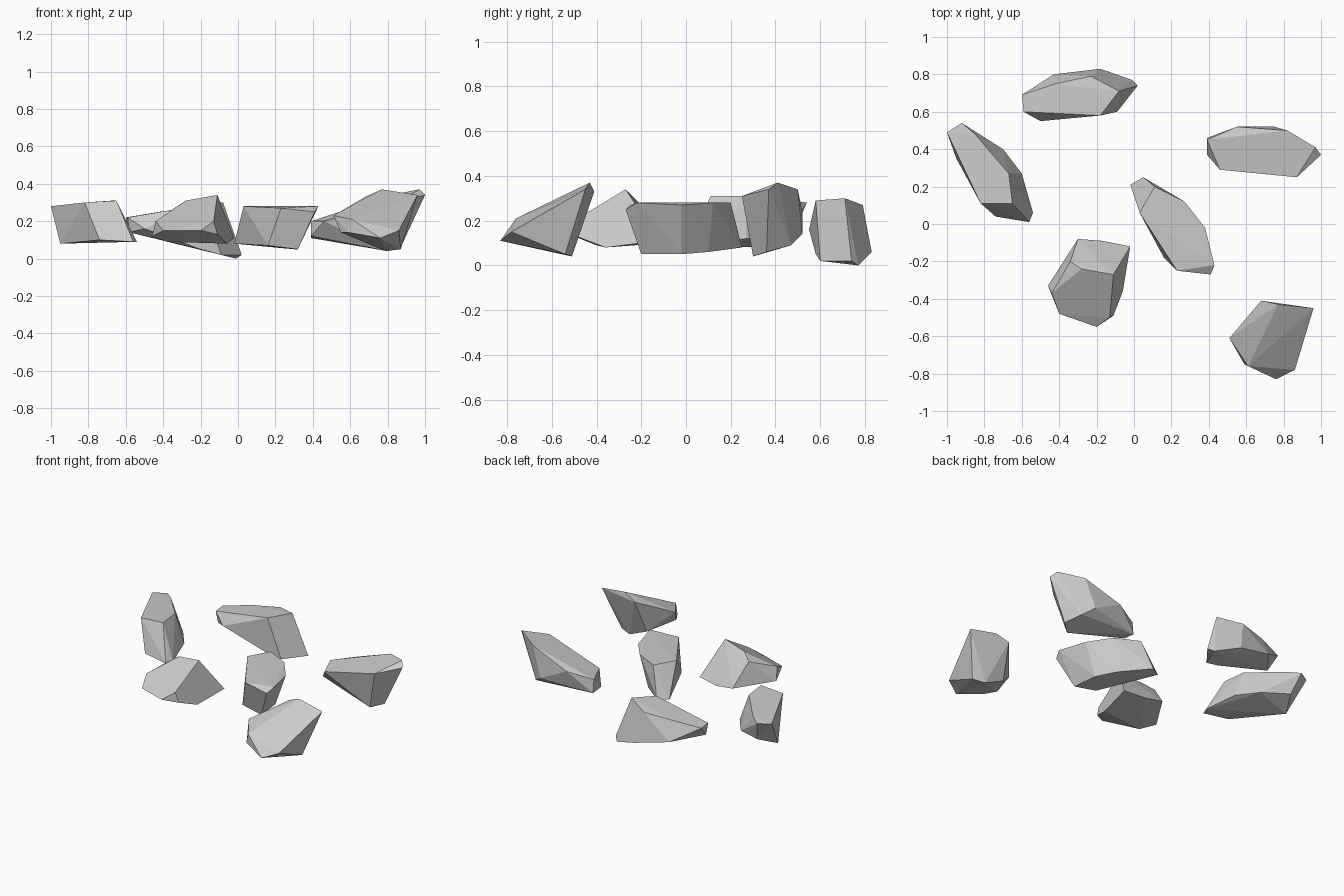
import bpy
import bmesh
from mathutils import Vector

# Remove the default cube only
default_cube = bpy.data.objects.get("Cube")
if default_cube:
    bpy.data.objects.remove(default_cube, do_unlink=True)

# Single plain stone colour
stone = bpy.data.materials.new("stone_grey")
stone.use_nodes = True
stone_colour = (.6, .6, .6, 1)
stone.diffuse_color = stone_colour
stone.node_tree.nodes["Principled BSDF"].inputs["Base Color"].default_value = stone_colour


def make_rock(name, upper_corners, lower_corners):
    """Build a flat-faced chipped rock as the convex shell of its corners."""
    bm = bmesh.new()
    for corner in upper_corners + lower_corners:
        bm.verts.new(Vector(corner))
    hull = bmesh.ops.convex_hull(bm, input=bm.verts, use_existing_faces=False)

    # Drop corners that ended up inside the shell
    unused = set(hull["geom_interior"]) | set(hull["geom_unused"])
    loose = [item for item in unused if isinstance(item, bmesh.types.BMVert)]
    bmesh.ops.delete(bm, geom=loose, context="VERTS")

    # Merge nearly level triangles into broad facets
    bmesh.ops.dissolve_limit(bm, angle_limit=.06, verts=bm.verts, edges=bm.edges)
    bmesh.ops.recalc_face_normals(bm, faces=bm.faces)

    mesh = bpy.data.meshes.new(name)
    bm.to_mesh(mesh)
    bm.free()
    mesh.materials.append(stone)
    rock = bpy.data.objects.new(name, mesh)
    bpy.context.collection.objects.link(rock)
    return rock


# Long slab on the right-hand side
make_rock(
    "left_edge_rock",
    upper_corners=[(-1, .49, .28), (-.92, .54, .28), (-.85, .48, .29),
                   (-.67, .27, .31), (-.65, .11, .31), (-.82, .11, .3)],
    lower_corners=[(-.95, .35, .08), (-.74, .04, .1), (-.56, .01, .09),
                   (-.54, .06, .09), (-.6, .27, .12), (-.7, .4, .12),
                   (-.88, .48, .14)],
)

# Wedge at the back, tipping down towards the middle
make_rock(
    "back_rock",
    upper_corners=[(-.6, .69, .22), (-.59, .6, .22), (-.42, .75, .25),
                   (-.23, .79, .27), (-.08, .71, .3), (-.18, .58, .29)],
    lower_corners=[(-.58, .61, .14), (-.5, .55, .16), (-.43, .8, .12),
                   (-.18, .83, .06), (-.01, .77, 0), (.02, .74, .02),
                   (-.09, .6, .02), (-.2, .58, .05)],
)

# Squat block at the front
make_rock(
    "front_rock",
    upper_corners=[(-.44, -.37, .2), (-.34, -.2, .27), (-.28, -.24, .31),
                   (-.11, -.27, .34), (-.13, -.5, .2)],
    lower_corners=[(-.46, -.33, .12), (-.3, -.08, .12), (-.17, -.09, .1),
                   (-.02, -.12, .11), (-.11, -.49, .13), (-.2, -.55, .15),
                   (-.4, -.48, .15), (-.38, -.4, .09), (-.06, -.36, .08)],
)

# Slab rising towards its outer end
make_rock(
    "right_edge_rock",
    upper_corners=[(.46, .29, .2), (.55, .52, .24), (.82, .5, .34),
                   (.97, .41, .37), (1, .37, .34), (.87, .25, .31)],
    lower_corners=[(.39, .45, .2), (.39, .37, .12), (.39, .46, .11),
                   (.75, .52, .14), (.8, .3, .04), (.87, .36, .06),
                   (.82, .47, .09)],
)

# Flat-topped slab in the middle
make_rock(
    "centre_rock",
    upper_corners=[(.03, .06, .28), (.11, .2, .28), (.27, .12, .28),
                   (.38, -.02, .27), (.43, -.22, .28), (.41, -.27, .25),
                   (.23, -.25, .27)],
    lower_corners=[(-.02, .21, .08), (.05, .25, .08), (.16, -.18, .07),
                   (.32, -.2, .05), (.3, -.02, .05), (.22, .1, .06)],
)

# Steep wedge in the front corner
make_rock(
    "front_corner_rock",
    upper_corners=[(.51, -.61, .23), (.68, -.41, .33), (.77, -.43, .37),
                   (.96, -.45, .34), (.86, -.78, .15), (.61, -.76, .21)],
    lower_corners=[(.55, -.68, .14), (.59, -.75, .14), (.76, -.83, .11),
                   (.65, -.5, .1), (.79, -.51, .04), (.87, -.54, .05)],
)
